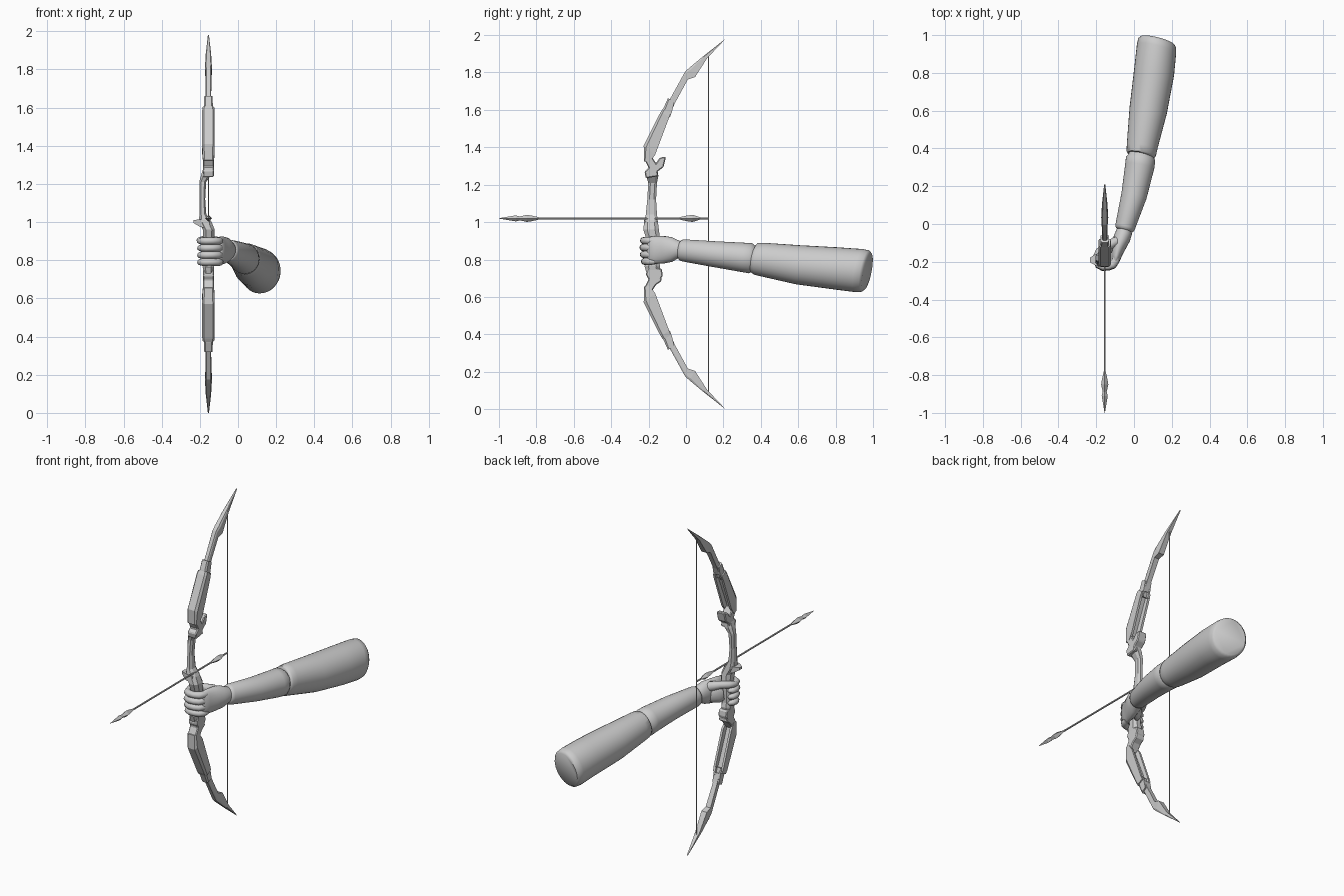
import bpy, bmesh, math
from mathutils import Vector

BX = -0.155          # bow plane
MID = 0.99           # bow mirror height


def loft(name, rings, smooth=False):
    """Skin a list of equal-length point rings and cap both ends."""
    bm = bmesh.new()
    vs = [[bm.verts.new(p) for p in r] for r in rings]
    n = len(vs[0])
    for a, b in zip(vs, vs[1:]):
        for i in range(n):
            j = (i + 1) % n
            bm.faces.new((a[i], a[j], b[j], b[i]))
    bm.faces.new(vs[0])
    bm.faces.new(vs[-1])
    bmesh.ops.recalc_face_normals(bm, faces=bm.faces)
    me = bpy.data.meshes.new(name)
    bm.to_mesh(me)
    bm.free()
    ob = bpy.data.objects.new(name, me)
    bpy.context.collection.objects.link(ob)
    if smooth:
        me.polygons.foreach_set("use_smooth", [True] * len(me.polygons))
        me.set_sharp_from_angle(angle=math.radians(50))
    return ob


def tube(name, stations, n=24, smooth=True, end_dir=None):
    """Stations are (x, y, z, side radius, vertical radius)."""
    cs = [Vector(s[:3]) for s in stations]
    rings = []
    for i, s in enumerate(stations):
        d = (cs[min(i + 1, len(cs) - 1)] - cs[max(i - 1, 0)]).normalized()
        if end_dir and i >= len(cs) - 3:
            d = Vector(end_dir).normalized()
        u = d.cross(Vector((0, 0, 1))).normalized()
        v = u.cross(d)
        rings.append([cs[i] + u * s[3] * math.cos(2 * math.pi * k / n)
                      + v * s[4] * math.sin(2 * math.pi * k / n) for k in range(n)])
    return loft(name, rings, smooth)


def limb(name, stations, side, groove=0.0):
    """Stations are (outer y, outer z, inner y, inner z, half width)."""
    rings = []
    for oy, oz, iy, iz, w in stations:
        sec = [(-w, .2), (-.7 * w, 0), (.7 * w, 0), (w, .2), (w, 1), (.6 * w, 1),
               (.5 * w, 1 - groove), (-.5 * w, 1 - groove), (-.6 * w, 1), (-w, 1)]
        rings.append([(BX + x, oy + (iy - oy) * t, MID + side * (oz + (iz - oz) * t - MID))
                      for x, t in sec])
    return loft(name, rings)


def plate(name, outline, w, bevel=0.005):
    """Side outline (y, z) extruded across the bow."""
    ob = loft(name, [[(BX + s * w, y, z) for y, z in outline] for s in (-1, 1)])
    b = ob.modifiers.new("bevel", "BEVEL")
    b.width, b.segments = bevel, 1
    return ob


# Bow limbs, upper and lower
for side, label in ((1, "upper"), (-1, "lower")):
    limb(label + "_limb_block", [(-.225, 1.325, -.195, 1.32, .029), (-.226, 1.41, -.165, 1.36, .033),
                                 (-.135, 1.59, -.09, 1.56, .033), (-.123, 1.608, -.08, 1.585, .03)],
         side, .35)
    limb(label + "_limb_collar", [(-.13, 1.575, -.086, 1.56, .023), (-.12, 1.61, -.075, 1.59, .023),
                                  (-.097, 1.662, -.062, 1.645, .022)], side, .2)
    limb(label + "_limb_tip", [(-.115, 1.60, -.078, 1.59, .014), (-.09, 1.65, -.06, 1.635, .014),
                               (-.004, 1.806, .01, 1.763, .016), (.02, 1.827, .048, 1.775, .018),
                               (.09, 1.885, .112, 1.875, .014), (.21, 1.98, .208, 1.977, .003)], side)

# Brackets joining limbs to riser
plate("upper_bracket", [(-.225, 1.34), (-.19, 1.36), (-.16, 1.315), (-.14, 1.345), (-.107, 1.35),
                        (-.12, 1.295), (-.152, 1.27), (-.15, 1.245), (-.215, 1.235),
                        (-.222, 1.27), (-.2, 1.29)], .028)
plate("lower_bracket", [(-.225, .645), (-.19, .62), (-.16, .665), (-.13, .685), (-.133, .70),
                        (-.124, .715), (-.13, .75), (-.2, .765), (-.215, .72), (-.2, .695)], .028)

# Riser with the sideways cut-out for the arrow: (z, x, half x, y front, y back)
riser = [(1.28, -.155, .027, -.21, -.15), (1.245, -.168, .026, -.212, -.148),
         (1.21, -.185, .018, -.202, -.155), (1.12, -.187, .015, -.207, -.16),
         (1.04, -.184, .018, -.215, -.155), (1.00, -.172, .034, -.224, -.15),
         (.96, -.153, .031, -.228, -.145), (.92, -.153, .03, -.215, -.14),
         (.89, -.155, .027, -.205, -.145), (.79, -.155, .027, -.205, -.145),
         (.765, -.155, .03, -.222, -.138), (.725, -.155, .026, -.21, -.145)]
rings = []
for z, x, w, y0, y1 in riser:
    cy, d = (y0 + y1) / 2, (y1 - y0) / 2
    rings.append([(x + w * a, cy + d * b, z) for a, b in
                  ((-1, -.5), (-.5, -1), (.5, -1), (1, -.5), (1, .5), (.5, 1), (-.5, 1), (-1, .5))])
loft("riser", rings)

# Arrow rest prong
loft("arrow_rest", [[(x, -.19 + h * a, z + h * b) for a, b in ((-1, -.6), (1, -.6), (1, .6), (-1, .6))]
                    for x, z, h in ((-.15, .985, .035), (-.2, .995, .032), (-.234, 1.003, .012))])

# Bow string
loft("bow_string", [[(BX + .003 * math.cos(k * math.pi / 3), .12 + .003 * math.sin(k * math.pi / 3), z)
                     for k in range(6)] for z in (.09, 1.89)])


# Arrow
def arrow_part(name, prof, n=4):
    return tube(name, [(BX, y, 1.02, r, r) for y, r in prof], n, False)


arrow_part("arrow_shaft", [(-.9, .005), (.12, .005)], 8)
arrow_part("arrow_head_front", [(-1.0, .001), (-.91, .016), (-.875, .007)])
arrow_part("arrow_head_rear", [(-.9, .008), (-.85, .019), (-.825, .015), (-.78, .005)])
arrow_part("arrow_fletching", [(-.04, .005), (.0, .014), (.035, .019), (.08, .005)])

# Arm
tube("forearm", [(-.053, -.035, .851, .040, .045), (-.051, -.028, .850, .049, .055),
                 (-.047, -.015, .849, .053, .059), (0, .15, .829, .068, .069),
                 (.031, .31, .811, .078, .079), (.035, .345, .807, .078, .081),
                 (.037, .357, .806, .07, .073), (.039, .38, .804, .06, .06)], 32)
tube("upper_arm", [(.036, .36, .806, .06, .06), (.037, .363, .805, .073, .076),
                   (.039, .375, .803, .079, .085), (.043, .41, .80, .082, .09),
                   (.075, .60, .772, .1, .105), (.106, .80, .753, .107, .113),
                   (.119, .925, .741, .107, .117), (.123, .957, .738, .104, .113),
                   (.125, .969, .736, .093, .101)], 32, end_dir=(.26, 1, -.2))

# Hand: palm, wrist, heel, thumb and four curled fingers
tube("palm", [(-.047, -.015, .852, .035, .04), (-.053, -.045, .854, .043, .05),
              (-.064, -.075, .854, .045, .066), (-.08, -.12, .852, .038, .073),
              (-.092, -.165, .851, .028, .074), (-.098, -.195, .851, .022, .07),
              (-.1, -.205, .851, .012, .06)], 24)
tube("palm_heel", [(-.075, -.08, .84, .015, .03), (-.1, -.105, .842, .028, .05),
                   (-.13, -.13, .845, .028, .055), (-.15, -.145, .848, .015, .04)], 16)
tube("thumb", [(-.075, -.075, .88, .015, .02), (-.1, -.095, .895, .026, .028),
               (-.145, -.12, .905, .022, .022), (-.185, -.145, .907, .02, .02),
               (-.2, -.175, .904, .018, .018), (-.2, -.2, .90, .014, .014),
               (-.2, -.208, .899, .006, .006)], 12)
for i, label in enumerate(("little", "ring", "middle", "index")):
    z = .79 + .037 * i
    o = (.008, .002, 0, .003)[i]
    path = [(-.09, -.165, .016), (-.098, -.195, .021), (-.112, -.218 + o, .021),
            (-.135, -.228 + o, .019), (-.165, -.229 + o, .020), (-.187, -.218 + o, .020),
            (-.196, -.195, .018), (-.192, -.172, .017), (-.178, -.158, .014), (-.172, -.155, .006)]
    tube(label + "_finger", [(x, y, z, r, r * .95) for x, y, r in path], 12)
